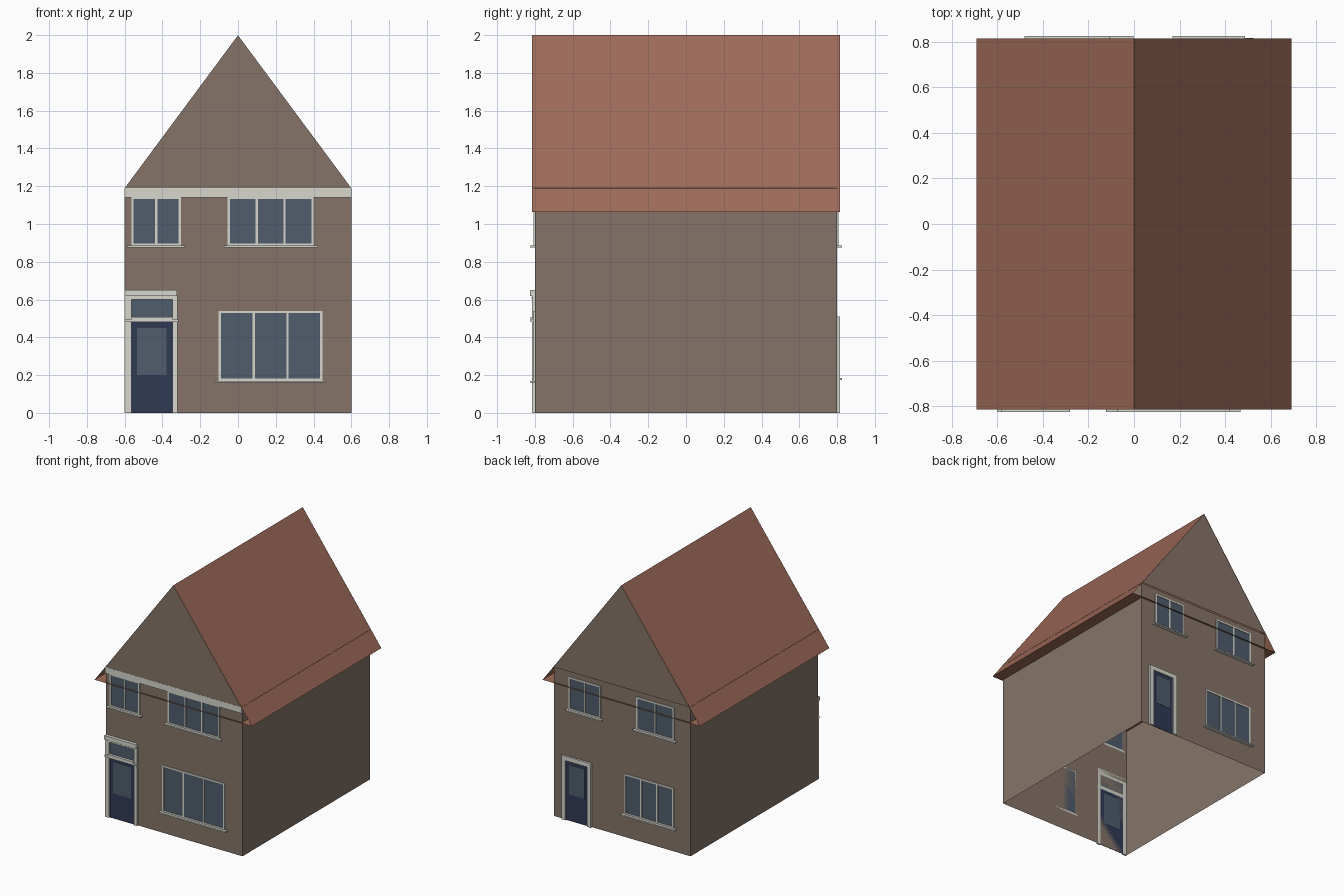
import bpy, bmesh

if "Cube" in bpy.data.objects:
    bpy.data.objects.remove(bpy.data.objects["Cube"])

W, D = 0.6, 0.8            # half width and half depth of the walls
EAVE, RIDGE = 1.19, 2.0


def material(name, rgb):
    m = bpy.data.materials.new(name)
    m.diffuse_color = (*rgb, 1)
    m.use_nodes = True
    m.node_tree.nodes["Principled BSDF"].inputs["Base Color"].default_value = m.diffuse_color
    return m


BRICK = material("brick", (0.235, 0.175, 0.14))
TILE = material("roof_tile", (0.34, 0.145, 0.10))
TRIM = material("trim", (0.68, 0.68, 0.62))
DOOR = material("door_paint", (0.03, 0.042, 0.09))
GLASS = material("glass", (0.08, 0.11, 0.15))


def add_object(name, bm, mat):
    me = bpy.data.meshes.new(name)
    bm.to_mesh(me)
    bm.free()
    me.materials.append(mat)
    ob = bpy.data.objects.new(name, me)
    bpy.context.collection.objects.link(ob)
    return ob


def extrude_ring(name, ring, axis_vec, mat):
    """Open-ended tube: a closed ring of points swept along a vector."""
    bm = bmesh.new()
    a = [bm.verts.new(p) for p in ring]
    b = [bm.verts.new([p[i] + axis_vec[i] for i in range(3)]) for p in ring]
    n = len(ring)
    for i in range(n):
        j = (i + 1) % n
        bm.faces.new((a[i], a[j], b[j], b[i]))
    bmesh.ops.recalc_face_normals(bm, faces=bm.faces)
    return add_object(name, bm, mat)


def slabs(name, side, rects, depth, mat):
    """Flat boxes (x0, x1, z0, z1) laid on the front (-1) or back (+1) wall."""
    bm = bmesh.new()
    for x0, x1, z0, z1 in rects:
        vs = bmesh.ops.create_cube(bm, size=1)["verts"]
        bmesh.ops.scale(bm, vec=(x1 - x0, depth, z1 - z0), verts=vs)
        bmesh.ops.translate(bm, verts=vs, vec=(
            (x0 + x1) / 2, side * (D + depth / 2), (z0 + z1) / 2))
    return add_object(name, bm, mat)


def window(name, side, x0, x1, z0, z1, panes, lip=0.02, t=0.012):
    slabs(name + "_glass", side, [(x0 + t / 2, x1 - t / 2, z0 + t / 2, z1 - t / 2)], 0.003, GLASS)
    bars = [(x0, x1, z0, z0 + t), (x0, x1, z1 - t, z1)]
    step = (x1 - x0 - t) / panes
    bars += [(x0 + i * step, x0 + i * step + t, z0 + t, z1 - t) for i in range(panes + 1)]
    slabs(name + "_frame", side, bars, 0.007, TRIM)
    slabs(name + "_sill", side, [(x0 - lip, x1 + lip, z0 - 0.01, z0)], 0.026, TRIM)


# Walls, open at the bottom
extrude_ring("walls", [(-W, -D, 0), (W, -D, 0), (W, D, 0), (-W, D, 0)], (0, 0, EAVE), BRICK)

# Roof: hollow triangular shell with open gable ends
RY = 0.814
extrude_ring("roof", [(-0.692, -RY, 1.064), (0.692, -RY, 1.064), (0, -RY, RIDGE)],
             (0, 2 * RY, 0), TILE)

# Gable triangles
for label, s in (("front", -1), ("back", 1)):
    bm = bmesh.new()
    pts = [(-W, EAVE), (W, EAVE), (0, RIDGE - 0.001)]
    f = bm.faces.new([bm.verts.new((x, s * 0.811, z)) for x, z in pts])
    f.normal_update()
    if f.normal.y * s < 0:
        f.normal_flip()
    add_object(label + "_gable", bm, BRICK)

# Front fascia band
slabs("front_fascia", -1, [(-W, W, 1.14, EAVE)], 0.012, TRIM)

# Front windows
window("front_upper_left_window", -1, -0.565, -0.302, 0.885, 1.145, 2)
window("front_upper_right_window", -1, -0.055, 0.40, 0.885, 1.145, 3)
window("front_lower_window", -1, -0.102, 0.447, 0.17, 0.54, 3)

# Front door with transom light and surround
slabs("front_door", -1, [(-0.565, -0.347, 0, 0.48)], 0.004, DOOR)
slabs("front_door_glass", -1, [(-0.535, -0.378, 0.20, 0.45)], 0.006, GLASS)
slabs("front_transom_glass", -1, [(-0.565, -0.347, 0.505, 0.60)], 0.004, GLASS)
slabs("front_door_surround", -1, [(-W, -0.565, 0, 0.62), (-0.347, -0.32, 0, 0.62),
                                  (-0.565, -0.347, 0.60, 0.62)], 0.014, TRIM)
slabs("front_transom_bar", -1, [(-W, -0.315, 0.48, 0.495), (-0.565, -0.347, 0.495, 0.507)], 0.024, TRIM)
slabs("front_door_head", -1, [(-W, -0.322, 0.618, 0.65)], 0.025, TRIM)
slabs("front_door_drip", -1, [(-0.572, -0.34, 0.605, 0.613)], 0.018, TRIM)

# Back windows
window("back_upper_left_window", 1, 0.19, 0.467, 0.885, 1.145, 2)
window("back_upper_right_window", 1, -0.46, -0.125, 0.885, 1.145, 2)
window("back_lower_window", 1, -0.455, -0.022, 0.185, 0.505, 3)

# Back door
slabs("back_door", 1, [(0.30, 0.492, 0, 0.475)], 0.004, DOOR)
slabs("back_door_glass", 1, [(0.328, 0.464, 0.21, 0.445)], 0.006, GLASS)
slabs("back_door_surround", 1, [(0.267, 0.30, 0, 0.51), (0.492, 0.525, 0, 0.51),
                                (0.30, 0.492, 0.475, 0.51)], 0.016, TRIM)
